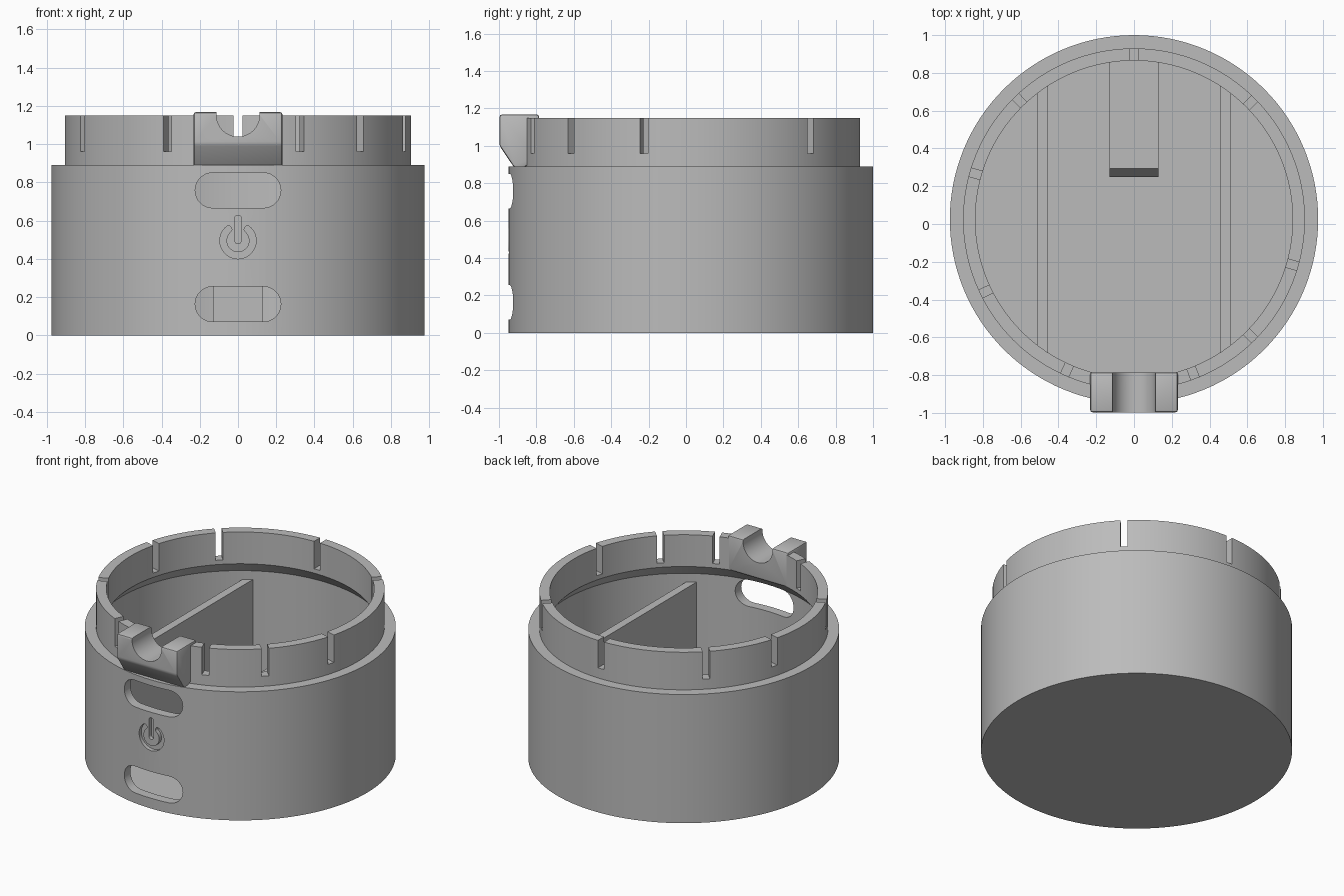
import bpy, bmesh, math
from math import sin, cos, pi, radians
from mathutils import Matrix

cube = bpy.data.objects.get("Cube")
if cube:
    bpy.data.objects.remove(cube, do_unlink=True)

CY = 0.025                       # body axis offset in y
TURN = Matrix.Rotation(pi / 2, 4, 'Z')

grey = bpy.data.materials.new("plain grey")
grey.use_nodes = True
colour = (0.5, 0.5, 0.5, 1)
grey.diffuse_color = colour
grey.node_tree.nodes["Principled BSDF"].inputs["Base Color"].default_value = colour


def make(name, bm):
    bmesh.ops.recalc_face_normals(bm, faces=bm.faces)
    mesh = bpy.data.meshes.new(name)
    bm.to_mesh(mesh)
    bm.free()
    mesh.materials.append(grey)
    obj = bpy.data.objects.new(name, mesh)
    bpy.context.collection.objects.link(obj)
    return obj


def prism(bm, outline, y0, y1, matrix=Matrix()):
    """Extrude an outline in the xz plane from y0 to y1."""
    face = bm.faces.new([bm.verts.new((x, y0, z)) for x, z in outline])
    ext = bmesh.ops.extrude_face_region(bm, geom=[face])
    far = [g for g in ext["geom"] if isinstance(g, bmesh.types.BMVert)]
    bmesh.ops.translate(bm, verts=far, vec=(0, y1 - y0, 0))
    bmesh.ops.transform(bm, matrix=matrix, verts=list(face.verts) + far)


def rect(x0, x1, z0, z1):
    return [(x0, z0), (x1, z0), (x1, z1), (x0, z1)]


def arc(cx, cz, r, a0, a1, n=16):
    return [(cx + r * cos(radians(a0 + (a1 - a0) * i / n)),
             cz + r * sin(radians(a0 + (a1 - a0) * i / n))) for i in range(n + 1)]


def finish(obj, cutter=None, bevel=0):
    bpy.ops.object.select_all(action='DESELECT')
    obj.select_set(True)
    bpy.context.view_layer.objects.active = obj
    if bevel:
        mod = obj.modifiers.new("soft_edges", 'BEVEL')
        mod.width, mod.segments = bevel, 2
        bpy.ops.object.modifier_apply(modifier=mod.name)
    if cutter:
        mod = obj.modifiers.new("cut", 'BOOLEAN')
        mod.operation, mod.solver, mod.object = 'DIFFERENCE', 'EXACT', cutter
        bpy.ops.object.modifier_apply(modifier=mod.name)
    bpy.ops.object.shade_smooth_by_angle(angle=radians(25))


# Cup with stepped rim, turned from one profile
profile = [(0, 0), (0.975, 0), (0.975, 0.89), (0.905, 0.89), (0.905, 1.15),
           (0.84, 1.15), (0.84, 0.93), (0.91, 0.85), (0.91, 0.05), (0, 0.05)]
bm = bmesh.new()
verts = [bm.verts.new((r, 0, z)) for r, z in profile]
edges = [bm.edges.new(pair) for pair in zip(verts, verts[1:])]
bmesh.ops.spin(bm, geom=verts + edges, cent=(0, 0, 0), axis=(0, 0, 1),
               angle=2 * pi, steps=128, use_duplicate=False)
bmesh.ops.remove_doubles(bm, verts=bm.verts, dist=1e-4)
bmesh.ops.translate(bm, verts=bm.verts, vec=(0, CY, 0))
cup = make("cup_body", bm)

# Cutter: rim notches, front slots, cable groove and engraved power symbol
bm = bmesh.new()
for angle in (90, 45, -16, -45, -69, -114, -154, 164, 134):
    spot = Matrix.Translation((0, CY, 0)) @ Matrix.Rotation(radians(angle - 90), 4, 'Z')
    prism(bm, rect(-0.023, 0.023, 0.96, 1.25), 0.78, 0.96, spot)
for z in (0.163, 0.758):
    prism(bm, arc(0.132, z, 0.092, -90, 90) + arc(-0.132, z, 0.092, 90, 270), -1.1, -0.8)
prism(bm, arc(0, 1.152, 0.113, 180, 360, 32) + [(0.113, 1.3), (-0.113, 1.3)], -1.1, -0.7)
prism(bm, arc(0, 0.497, 0.018, 180, 360, 8) + arc(0, 0.61, 0.018, 0, 180, 8), -1.1, -0.922)
tips = [(0.0775 * cos(radians(a)), 0.495 + 0.0775 * sin(radians(a))) for a in (50, 130)]
ring = (arc(0, 0.495, 0.095, 130, 410, 40)
        + arc(*tips[0], 0.0175, 50, 230, 8)[1:-1]
        + arc(0, 0.495, 0.06, 410, 130, 40)
        + arc(*tips[1], 0.0175, -50, 130, 8)[1:-1])
prism(bm, ring, -1.1, -0.922)
cutter = make("cutter", bm)
cutter.hide_render = True

# Front latch block straddling the rim
bm = bmesh.new()
latch_side = [(-0.997, 1.167), (-0.997, 1.0), (-0.925, 0.893), (-0.9, 0.865),
              (-0.785, 0.93), (-0.785, 1.167)]
prism(bm, latch_side, -0.232, 0.232, TURN)
latch = make("latch_block", bm)

# Inner side walls and rear support
for side, name in ((-1, "right_inner_wall"), (1, "left_inner_wall")):
    bm = bmesh.new()
    x = side * 0.4825
    prism(bm, rect(x - 0.0275, x + 0.0275, 0.03, 0.79), CY - 0.8, CY + 0.8)
    finish(make(name, bm))
bm = bmesh.new()
support_side = [(0.25, 0.03), (0.25, 0.3), (0.295, 0.38), (0.945, 0.38), (0.945, 0.03)]
prism(bm, support_side, -0.13, 0.13, TURN)
finish(make("rear_support", bm))

finish(cup, cutter)
finish(latch, cutter, bevel=0.012)
bpy.data.objects.remove(cutter, do_unlink=True)
